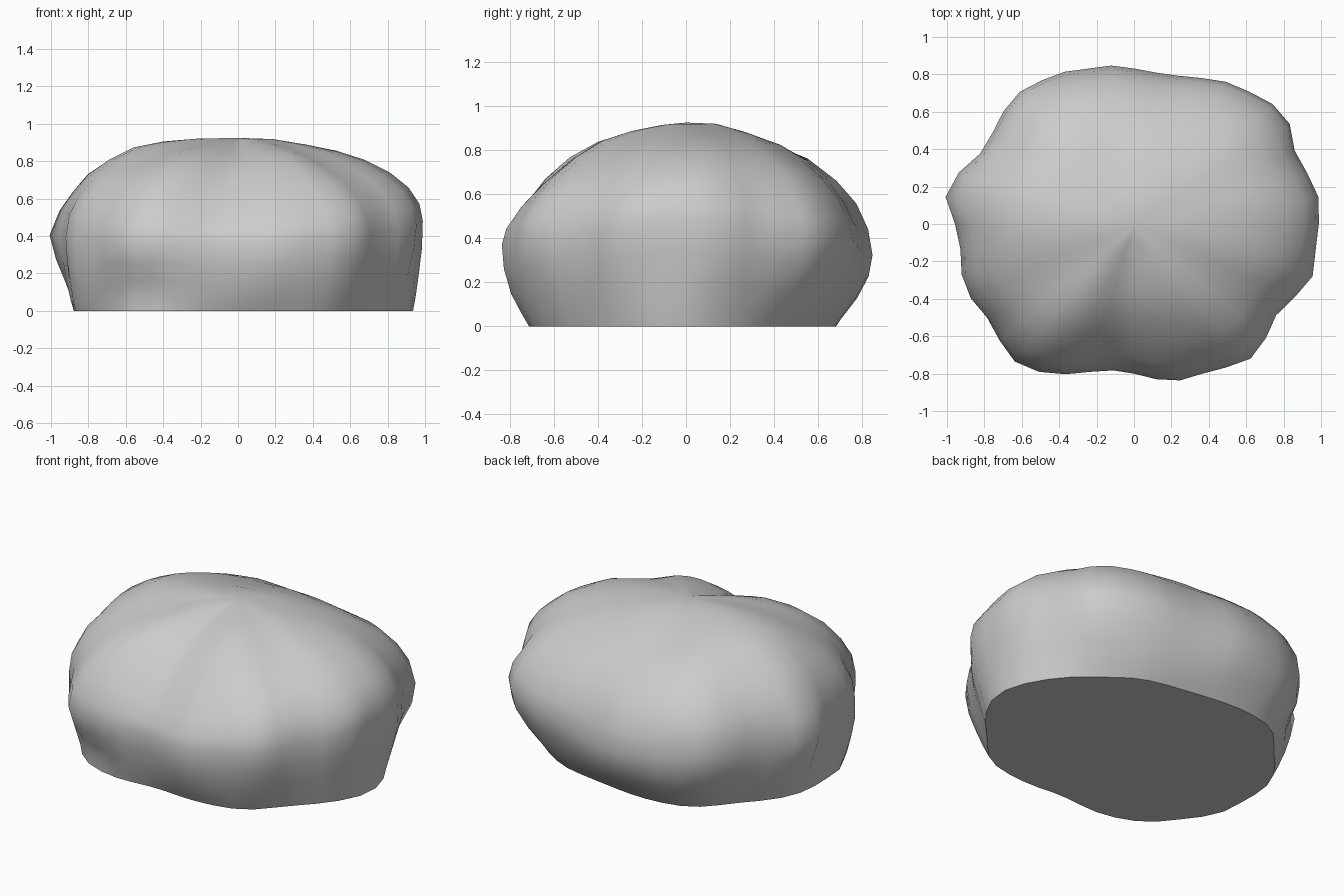
import bpy, bmesh, math
from mathutils import Vector, noise

if "Cube" in bpy.data.objects:
    bpy.data.objects.remove(bpy.data.objects["Cube"])

N = 44          # columns around the boulder
TOP = 0.925     # crown height

# Widest outline seen from above
OUTLINE = [(1.0, .1), (.97, .2), (.86, .38), (.85, .5), (.8, .6), (.7, .67), (.5, .76),
           (.38, .78), (.17, .80), (-.1, .85), (-.4, .81), (-.6, .72), (-.7, .6),
           (-.8, .4), (-.92, .26), (-.95, .14), (-.93, -.03), (-.92, -.3), (-.9, -.37),
           (-.8, -.47), (-.68, -.7), (-.6, -.78), (-.42, -.81), (-.13, -.78), (0, -.8),
           (.2, -.85), (.4, -.79), (.6, -.74), (.69, -.66), (.73, -.52), (.81, -.43),
           (.95, -.32), (.97, -.15)]

# Every 45 degrees from +x: base fraction, bulge height, fullness of the shoulder
BASE = [.94, .78, .80, .85, .93, .93, .86, .88]
BULGE = [.48, .40, .32, .36, .40, .36, .36, .40]
FULL = [2.0, 1.85, 1.95, 2.1, 2.3, 1.9, 1.45, 1.8]

# Broad bumps and dents: centre, radius, push outwards
BUMPS = [((-.55, -.72, .1), .17, -.07), ((-.2, .35, .85), .25, -.025),
         ((.3, .6, .62), .2, -.02), ((-.5, .1, .84), .25, .03),
         ((-.97, .14, .4), .15, .06), ((.55, -.45, .6), .18, .015),
         ((-.9, -.3, .06), .15, .03), ((.05, -.42, .77), .15, .015)]


def blend(table, a):
    f = a / (math.pi / 4)
    i = int(f)
    t = f - i
    t = t * t * (3 - 2 * t)
    return table[i % 8] * (1 - t) + table[(i + 1) % 8] * t


def reach(a):
    # Distance from the centre to the outline along angle a
    dx, dy = math.cos(a), math.sin(a)
    best = 0
    for (x1, y1), (x2, y2) in zip(OUTLINE, OUTLINE[1:] + OUTLINE[:1]):
        ex, ey = x2 - x1, y2 - y1
        d = dx * ey - dy * ex
        if abs(d) < 1e-9:
            continue
        r = (x1 * ey - y1 * ex) / d
        s = (x1 * dy - y1 * dx) / d
        if r > 0 and -1e-6 <= s <= 1 + 1e-6:
            best = max(best, r)
    return best


def surface(a, v):
    # v from -1 at the ground, 0 at the widest bulge, to 1 at the crown
    b, zb, p = blend(BASE, a), blend(BULGE, a), blend(FULL, a)
    # Outline details fade into a smoother outline away from the bulge
    soft = sum(reach(a + k * .1) for k in range(-2, 3)) / 5
    w = math.exp(-(v / .7) ** 2)
    R = reach(a) * w + soft * (1 - w)
    if v <= 0:
        z = zb * (1 + v)
        r = R * (b + (1 - b) * math.sin(math.pi / 2 * (1 + v)))
    else:
        c, s = math.cos(v * math.pi / 2), math.sin(v * math.pi / 2)
        r = R * max(c, 0) ** (2 / p)
        z = zb + (TOP - zb) * s ** (2 / p)
    co = Vector((r * math.cos(a), r * math.sin(a), z))
    out = Vector((co.x, co.y, (z - .3) * 1.4)).normalized()
    push = sum(h * math.exp(-(co - Vector(c)).length_squared / w ** 2) for c, w, h in BUMPS)
    push += .018 * noise.noise(co * 3.5) * min(1, abs(v) * 3)
    co += out * push
    if v <= -1:
        co.z = 0
    return co


# Boulder: stacked rings with a flat underside
bm = bmesh.new()
levels = [-1, -.85, -.6, -.3, 0, .13, .26, .39, .52, .64, .76, .88]
rings = [[bm.verts.new(surface(2 * math.pi * i / N, v)) for i in range(N)] for v in levels]
for lo, hi in zip(rings, rings[1:]):
    for i in range(N):
        j = (i + 1) % N
        bm.faces.new((lo[i], lo[j], hi[j], hi[i]))
crown = bm.verts.new((0, 0, TOP))
for i in range(N):
    bm.faces.new((rings[-1][i], rings[-1][(i + 1) % N], crown))
bm.faces.new(rings[0][::-1])
bmesh.ops.recalc_face_normals(bm, faces=bm.faces)

mesh = bpy.data.meshes.new("boulder")
bm.to_mesh(mesh)
bm.free()
boulder = bpy.data.objects.new("boulder", mesh)
bpy.context.collection.objects.link(boulder)
bpy.context.view_layer.objects.active = boulder
boulder.select_set(True)
bpy.ops.object.shade_smooth_by_angle(angle=math.radians(42))
